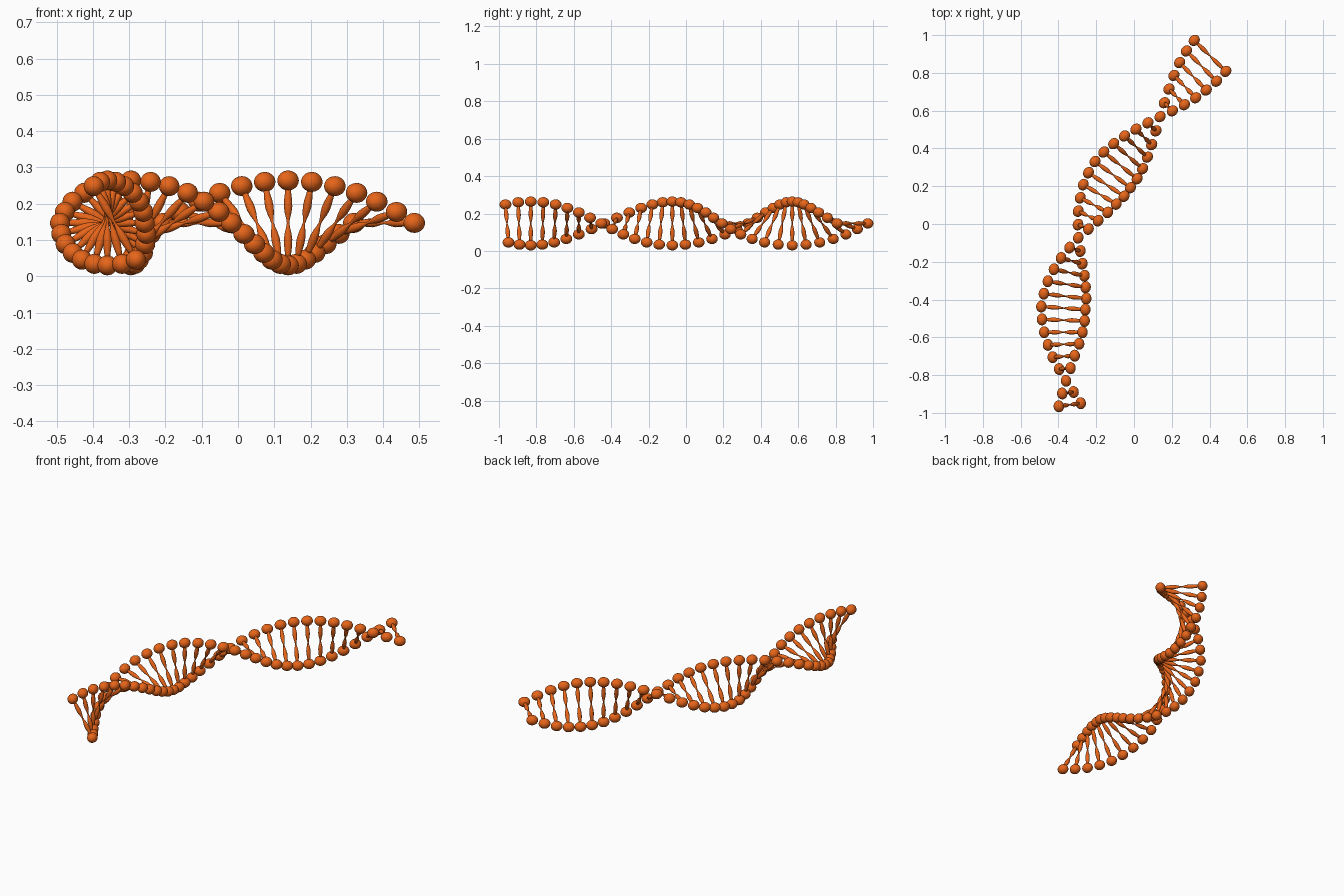
import bpy, bmesh, math
from mathutils import Matrix, Vector

if "Cube" in bpy.data.objects:
    bpy.data.objects.remove(bpy.data.objects["Cube"])

# Axis of the helix: x, y, and heading of the sideways direction (degrees), every second rung
AXIS = [(-.340, -.957, 8), (-.360, -.830, 6), (-.372, -.701, 4), (-.374, -.573, 0),
        (-.374, -.445, -4), (-.356, -.319, -9), (-.330, -.195, -15), (-.295, -.073, -21),
        (-.2425, .043, -25.5), (-.181, .157, -30.5), (-.1125, .2615, -36.5), (-.031, .359, -41),
        (.052, .461, -44.5), (.138, .568, -45), (.226, .673, -45.5), (.312, .782, -46),
        (.4025, .890, -44.5)]
RUNGS, MID_Z, RADIUS = 33, .147, .117
# Half rung profile: distance from the axis, thickness
HALF = [(.0, .0035), (.012, .0055), (.028, .0095), (.045, .012), (.062, .0115), (.082, .009), (.105, .0065)]
PROFILE = [(-t, r) for t, r in reversed(HALF[1:])] + HALF

orange = bpy.data.materials.new("orange")
orange.diffuse_color = (.8, .13, .01, 1)
orange.use_nodes = True
orange.node_tree.nodes["Principled BSDF"].inputs["Base Color"].default_value = orange.diffuse_color


def frame(i):
    """Centre and local axes (rung direction, cross, path direction) of rung i."""
    k = min(i // 2, len(AXIS) - 2)
    f = i / 2 - k
    x, y, a = [p + (q - p) * f for p, q in zip(AXIS[k], AXIS[k + 1])]
    a = math.radians(a)
    side = Vector((math.cos(a), math.sin(a), 0))
    path = Vector((-math.sin(a), math.cos(a), 0))
    twist = math.radians(15 * (i - 2))
    out = side * math.sin(twist) + Vector((0, 0, 1)) * math.cos(twist)
    return Vector((x, y, MID_Z)), out, path.cross(out), path


def finish(name, bm):
    bmesh.ops.recalc_face_normals(bm, faces=bm.faces)
    me = bpy.data.meshes.new(name)
    bm.to_mesh(me)
    bm.free()
    me.materials.append(orange)
    for p in me.polygons:
        p.use_smooth = True
    bpy.context.collection.objects.link(bpy.data.objects.new(name, me))


# Two strands of beads, slightly stretched along the path
for name, sign in (("strand_a_beads", 1), ("strand_b_beads", -1)):
    bm = bmesh.new()
    for i in range(RUNGS):
        c, out, cross, path = frame(i)
        rot = Matrix((out, cross, path)).transposed().to_4x4()
        m = Matrix.Translation(c + out * RADIUS * sign) @ rot @ Matrix.Diagonal((.0275, .0275, .0315, 1))
        bmesh.ops.create_uvsphere(bm, u_segments=24, v_segments=14, radius=1, matrix=m)
    finish(name, bm)

# Rungs: two spindles meeting at a narrow waist
bm = bmesh.new()
N = 12
for i in range(RUNGS):
    c, out, cross, path = frame(i)
    rings = [[bm.verts.new(c + out * t + (cross * math.cos(j * math.tau / N) + path * math.sin(j * math.tau / N)) * r)
              for j in range(N)] for t, r in PROFILE]
    for a, b in zip(rings, rings[1:]):
        for j in range(N):
            bm.faces.new((a[j], a[(j + 1) % N], b[(j + 1) % N], b[j]))
    bm.faces.new(rings[0])
    bm.faces.new(rings[-1])
finish("rungs", bm)
